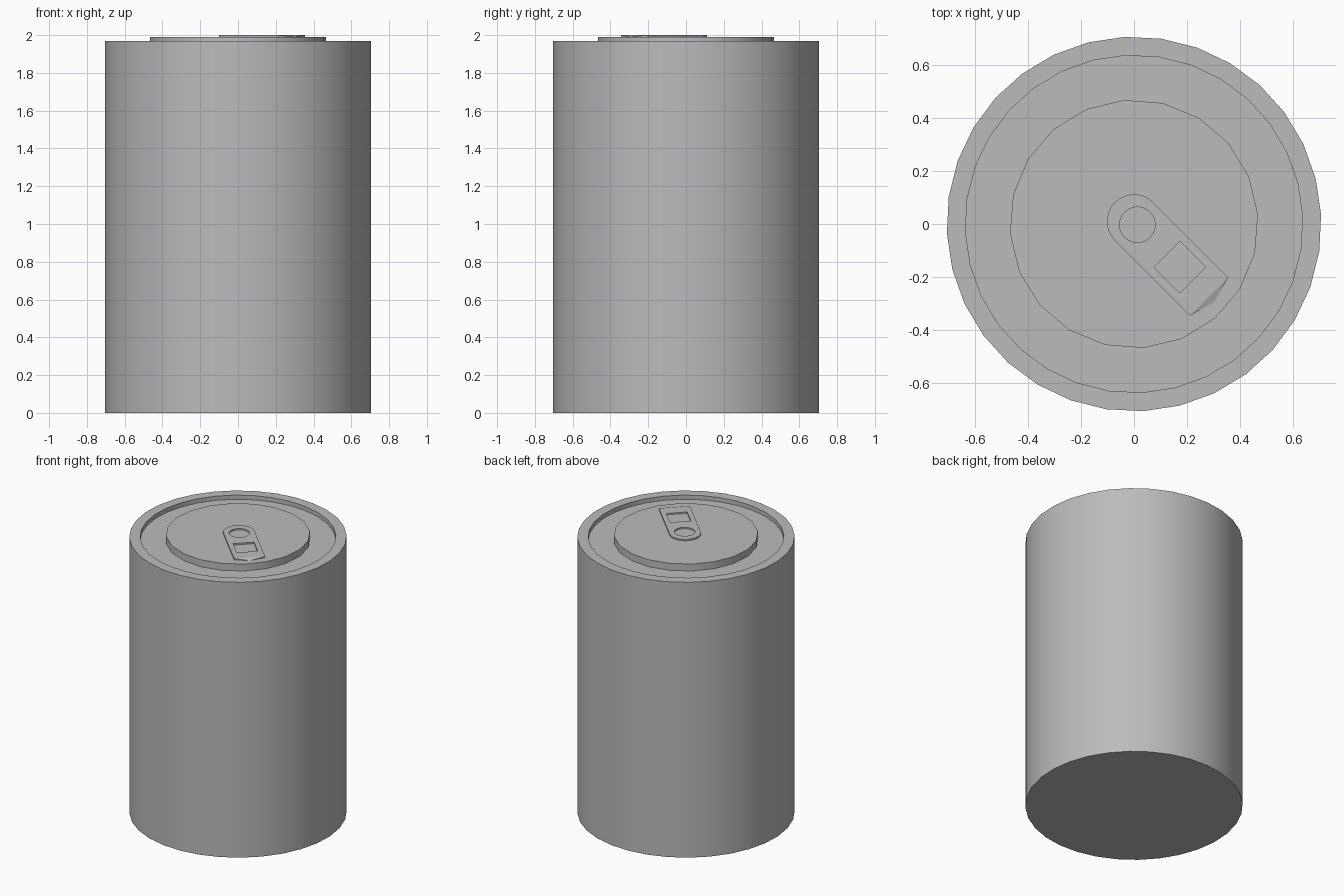
import bpy
import bmesh
import math
from mathutils import Vector

cube = bpy.data.objects.get("Cube")
if cube:
    bpy.data.objects.remove(cube, do_unlink=True)

# One plain metal colour
metal = bpy.data.materials.new("grey metal")
metal.use_nodes = True
colour = (0.5, 0.5, 0.5, 1)
metal.diffuse_color = colour
metal.node_tree.nodes["Principled BSDF"].inputs["Base Color"].default_value = colour

FLOOR, RIM, LID, TOP = 1.94, 1.97, 1.99, 2.0


def finish(name, bm, smooth=True):
    bmesh.ops.recalc_face_normals(bm, faces=bm.faces)
    mesh = bpy.data.meshes.new(name)
    bm.to_mesh(mesh)
    bm.free()
    obj = bpy.data.objects.new(name, mesh)
    bpy.context.collection.objects.link(obj)
    mesh.materials.append(metal)
    if smooth:
        bpy.ops.object.select_all(action="DESELECT")
        obj.select_set(True)
        bpy.context.view_layer.objects.active = obj
        bpy.ops.object.shade_smooth_by_angle(angle=math.radians(30))
    return obj


def lathe(name, profile, sides):
    """Turn a (radius, height) profile into a closed solid, capping both ends."""
    bm = bmesh.new()
    rings = []
    for radius, z in profile:
        angles = [math.tau * (i + 0.25) / sides for i in range(sides)]
        rings.append([bm.verts.new((radius * math.cos(a), radius * math.sin(a), z))
                      for a in angles])
    for low, high in zip(rings, rings[1:]):
        for i in range(sides):
            j = (i + 1) % sides
            bm.faces.new((low[i], low[j], high[j], high[i]))
    bm.faces.new(rings[0])
    bm.faces.new(rings[-1])
    return finish(name, bm)


# Can body with a raised rim, and the lid panel inside it
lathe("can_body", [(0.705, 0), (0.705, RIM), (0.635, RIM), (0.635, FLOOR)], 32)
lathe("lid_panel", [(0.468, FLOOR), (0.468, LID)], 20)

# Pull tab: u runs along the tab, v across it
along = Vector((1, -1, 0)).normalized()
across = Vector((1, 1, 0)).normalized()
origin = Vector((0, 0.01, 0))
HALF, LENGTH = 0.102, 0.40


def place(u, v, z):
    return origin + along * u + across * v + Vector((0, 0, z))


def arc(radius, start, end, count, centre=0):
    angles = [start + (end - start) * i / count for i in range(count + 1)]
    return [(centre + radius * math.cos(a), radius * math.sin(a)) for a in angles]


outline = arc(HALF, math.pi / 2, math.pi * 1.5, 14) + [(LENGTH, -HALF), (LENGTH, HALF)]
round_hole = arc(0.067, 0, math.tau, 24, centre=0.018)[:-1]
side = 0.069
square_hole = [(0.244 + a * side, b * side) for a, b in ((-1, -1), (1, -1), (1, 1), (-1, 1))]

bm = bmesh.new()
edges = []
for loop in (outline, round_hole, square_hole):
    verts = [bm.verts.new(place(u, v, TOP)) for u, v in loop]
    edges += [bm.edges.new((verts[i - 1], verts[i])) for i in range(len(verts))]
bmesh.ops.triangle_fill(bm, edges=edges, use_beauty=True, normal=(0, 0, 1))
walls = bmesh.ops.extrude_face_region(bm, geom=bm.faces[:], use_keep_orig=True)
lowered = [g for g in walls["geom"] if isinstance(g, bmesh.types.BMVert)]
bmesh.ops.translate(bm, verts=lowered, vec=(0, 0, LID - TOP))
finish("pull_tab", bm)

# Pointed end of the tab, sloping down to the lid
bm = bmesh.new()
left, right = [bm.verts.new(place(LENGTH, s * HALF, TOP)) for s in (1, -1)]
left_low, right_low = [bm.verts.new(place(LENGTH, s * HALF, LID)) for s in (1, -1)]
tip = bm.verts.new(place(LENGTH + 0.028, 0, LID))
for face in ((left, right, tip), (left, tip, left_low), (right, right_low, tip),
             (left_low, tip, right_low), (left, left_low, right_low, right)):
    bm.faces.new(face)
finish("tab_tip", bm, smooth=False)
